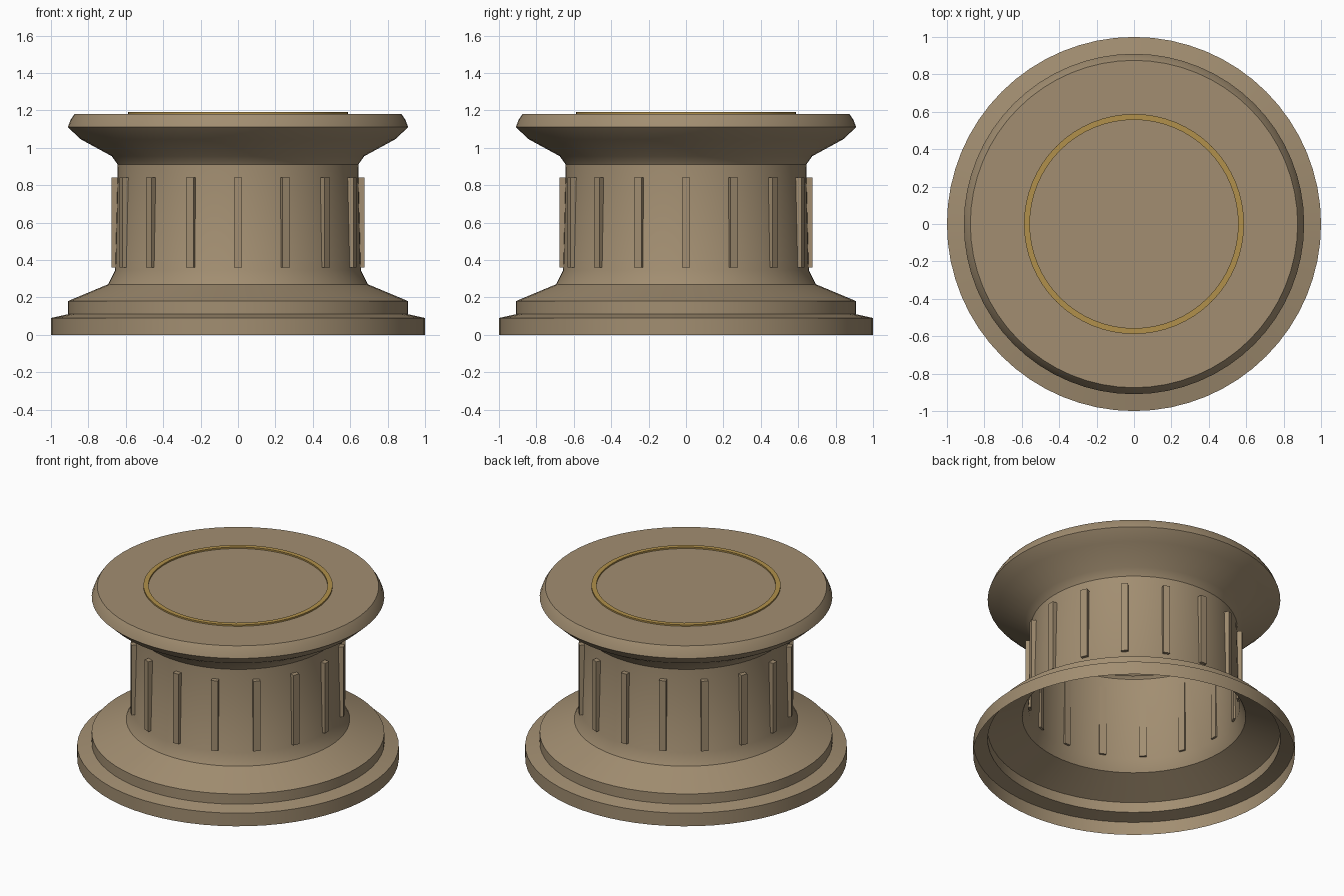
import bpy
import bmesh
import math
from mathutils import Matrix, Vector

cube = bpy.data.objects.get("Cube")
if cube:
    bpy.data.objects.remove(cube, do_unlink=True)

SEGMENTS = 64
RIBS = 16


def material(name, rgb):
    mat = bpy.data.materials.new(name)
    mat.use_nodes = True
    color = (*rgb, 1)
    mat.diffuse_color = color
    mat.node_tree.nodes["Principled BSDF"].inputs["Base Color"].default_value = color
    return mat


def finish(bm, name, mat, smooth=True):
    mesh = bpy.data.meshes.new(name)
    bm.to_mesh(mesh)
    bm.free()
    obj = bpy.data.objects.new(name, mesh)
    bpy.context.collection.objects.link(obj)
    mesh.materials.append(mat)
    if smooth:
        bpy.ops.object.select_all(action="DESELECT")
        obj.select_set(True)
        bpy.context.view_layer.objects.active = obj
        bpy.ops.object.shade_smooth_by_angle(angle=math.radians(30))
    return obj


def lathe(name, profile, mat, closed=False):
    """Spin a (radius, height) profile around z; a final radius of 0 caps it."""
    bm = bmesh.new()
    verts = [bm.verts.new((r, 0, z)) for r, z in profile]
    pairs = list(zip(verts, verts[1:]))
    if closed:
        pairs.append((verts[-1], verts[0]))
    edges = [bm.edges.new(p) for p in pairs]
    bmesh.ops.spin(bm, geom=verts + edges, axis=(0, 0, 1), cent=(0, 0, 0),
                   angle=math.tau, steps=SEGMENTS, use_duplicate=False)
    bmesh.ops.remove_doubles(bm, verts=bm.verts, dist=0.0005)
    bmesh.ops.recalc_face_normals(bm, faces=bm.faces)
    # An open shell should face outwards: its cap must point up
    bm.faces.ensure_lookup_table()
    top = max(bm.faces, key=lambda f: f.calc_center_median().z)
    if top.normal.z < 0:
        bmesh.ops.reverse_faces(bm, faces=bm.faces)
    return finish(bm, name, mat)


stone = material("tan_stone", (0.36, 0.27, 0.165))
gold = material("gold_trim", (0.44, 0.28, 0.07))

# Hollow pedestal: stepped foot, tapered drum, flared rim and flat top
lathe("pedestal_shell", [
    (1.0, 0.0), (1.0, 0.09), (0.91, 0.11), (0.91, 0.18),
    (0.695, 0.27), (0.657, 0.345), (0.643, 0.91),
    (0.675, 0.955), (0.84, 1.045), (0.91, 1.11),
    (0.895, 1.15), (0.875, 1.18), (0.0, 1.18),
], stone)

# Thin inlaid ring on the top
lathe("top_ring", [(0.557, 1.17), (0.588, 1.17), (0.588, 1.19), (0.557, 1.19)],
      gold, closed=True)

# Vertical ribs set around the drum
bm = bmesh.new()
size = Matrix.Diagonal(Vector((0.034, 0.043, 0.48, 1)))
for i in range(RIBS):
    turn = Matrix.Rotation(math.tau * i / RIBS, 4, "Z")
    bmesh.ops.create_cube(bm, size=1,
                          matrix=turn @ Matrix.Translation((0.659, 0, 0.6)) @ size)
finish(bm, "drum_ribs", stone, smooth=False)
